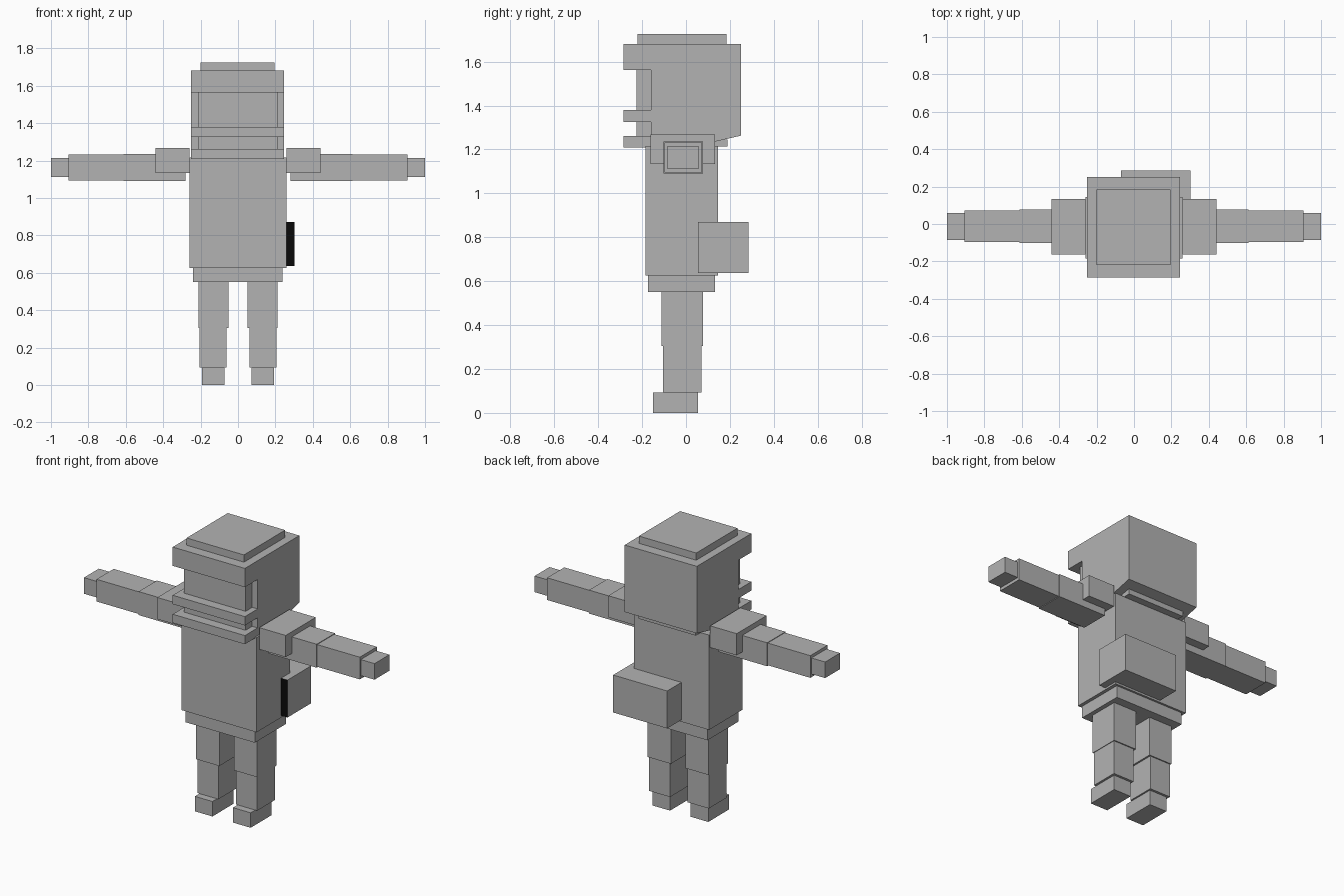
import bpy
import bmesh
from mathutils import Vector

default = bpy.data.objects.get("Cube")
if default:
    bpy.data.objects.remove(default, do_unlink=True)


def make_material(name, value):
    mat = bpy.data.materials.new(name)
    mat.use_nodes = True
    colour = (value, value, value, 1.0)
    mat.diffuse_color = colour
    bsdf = next(n for n in mat.node_tree.nodes if n.type == 'BSDF_PRINCIPLED')
    bsdf.inputs["Base Color"].default_value = colour
    return mat


GREY = make_material("grey", 0.45)
BLACK = make_material("black", 0.003)


def add_object(name, bm):
    bmesh.ops.recalc_face_normals(bm, faces=bm.faces)
    mesh = bpy.data.meshes.new(name)
    bm.to_mesh(mesh)
    bm.free()
    mesh.materials.append(GREY)
    obj = bpy.data.objects.new(name, mesh)
    bpy.context.scene.collection.objects.link(obj)
    return obj


def box(name, x, y, z):
    """Box from its (min, max) extents on each axis."""
    bm = bmesh.new()
    bmesh.ops.create_cube(bm, size=1.0)
    for v in bm.verts:
        v.co = Vector([lo + (c + 0.5) * (hi - lo)
                       for c, (lo, hi) in zip(v.co, (x, y, z))])
    return add_object(name, bm)


def side_profile(name, x, points):
    """Side outline of (y, z) points extruded across x."""
    bm = bmesh.new()
    face = bm.faces.new([bm.verts.new((x[0], y, z)) for y, z in points])
    ext = bmesh.ops.extrude_face_region(bm, geom=[face])
    verts = [e for e in ext["geom"] if isinstance(e, bmesh.types.BMVert)]
    bmesh.ops.translate(bm, vec=(x[1] - x[0], 0, 0), verts=verts)
    return add_object(name, bm)


# Head: block with an underside rising towards the back
HEAD_X = (-0.25, 0.247)
side_profile("head", HEAD_X, [(-0.16, 1.21), (0.02, 1.21), (0.25, 1.263),
                              (0.25, 1.68), (-0.16, 1.68)])
box("head_cap", (-0.2, 0.195), (-0.22, 0.185), (1.68, 1.725))
box("face", (-0.213, 0.21), (-0.225, -0.16), (1.21, 1.68))

# Three bars across the face
for name, z in (("brow", (1.563, 1.68)), ("mouth_bar", (1.325, 1.38)),
                ("chin_bar", (1.208, 1.262))):
    box(name, HEAD_X, (-0.285, -0.16), z)

# Body
box("collar", (-0.2, 0.195), (-0.17, 0.19), (1.213, 1.245))
box("torso", (-0.26, 0.258), (-0.185, 0.145), (0.625, 1.215))
box("hips", (-0.24, 0.237), (-0.173, 0.132), (0.55, 0.625))

# Pack on the back, dark on its forward face
pack = box("back_pack", (-0.07, 0.302), (0.055, 0.285), (0.637, 0.87))
pack.data.materials.append(BLACK)
for poly in pack.data.polygons:
    if poly.normal.y < -0.5:
        poly.material_index = 1

# Limbs, given for the left side and repeated on the right
LIMBS = {
    "shoulder": ((0.26, 0.442), (-0.162, 0.133), (1.133, 1.268)),
    "upper_arm": ((0.28, 0.613), (-0.102, 0.078), (1.09, 1.236)),
    "forearm": ((0.613, 0.906), (-0.097, 0.072), (1.094, 1.232)),
    "hand": ((0.906, 1.0), (-0.086, 0.06), (1.113, 1.213)),
    "thigh": ((0.05, 0.21), (-0.112, 0.077), (0.305, 0.55)),
    "shin": ((0.061, 0.206), (-0.105, 0.07), (0.093, 0.305)),
    "foot": ((0.071, 0.192), (-0.15, 0.055), (0.0, 0.093)),
}
for part, (x, y, z) in LIMBS.items():
    box("left_" + part, x, y, z)
    box("right_" + part, (-x[1], -x[0]), y, z)
